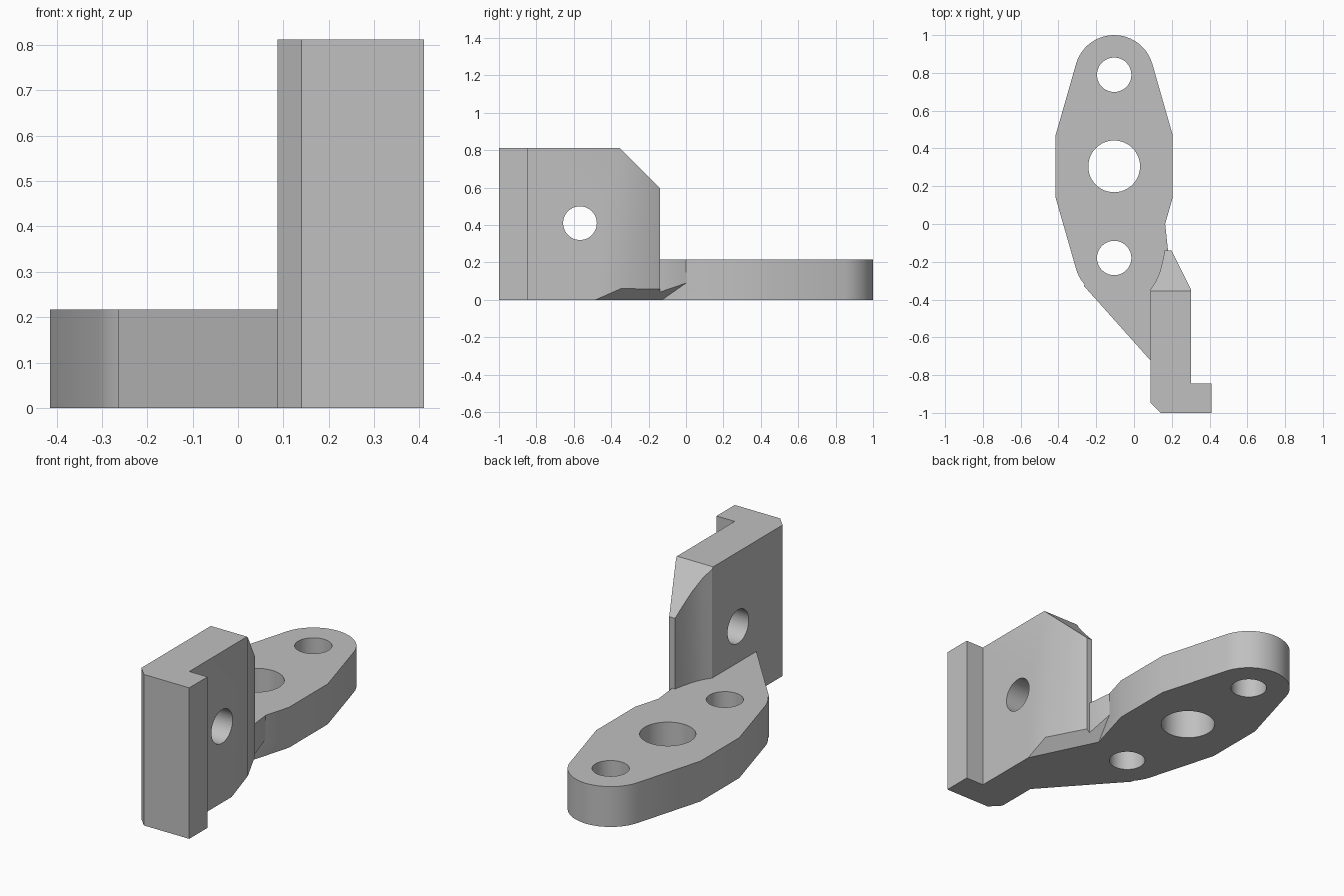
import bpy, bmesh
from math import sin, cos, radians, pi
from mathutils import Vector

if "Cube" in bpy.data.objects:
    bpy.data.objects.remove(bpy.data.objects["Cube"])

grey = bpy.data.materials.new("plain_grey")
grey.use_nodes = True
colour = (0.53, 0.53, 0.53, 1)
grey.diffuse_color = colour
grey.node_tree.nodes["Principled BSDF"].inputs["Base Color"].default_value = colour

PLATE_TOP, BRACKET_TOP = 0.217, 0.812
CX, CY = -0.105, 0.305          # plate centre
LOBE, LOBE_R = 0.485, 0.21      # lobe offset and radius


def add_object(name, bm):
    bmesh.ops.recalc_face_normals(bm, faces=bm.faces)
    mesh = bpy.data.meshes.new(name)
    bm.to_mesh(mesh)
    bm.free()
    mesh.materials.append(grey)
    obj = bpy.data.objects.new(name, mesh)
    bpy.context.collection.objects.link(obj)
    return obj


def prism(name, outline, height, cuts=()):
    """Extrude an outline upward, then trim it with (point, normal) planes."""
    bm = bmesh.new()
    base = bm.faces.new([bm.verts.new((x, y, 0)) for x, y in outline])
    top = bmesh.ops.extrude_face_region(bm, geom=[base])["geom"]
    bmesh.ops.translate(bm, vec=(0, 0, height),
                        verts=[v for v in top if isinstance(v, bmesh.types.BMVert)])
    for point, normal in cuts:
        bmesh.ops.bisect_plane(bm, geom=bm.verts[:] + bm.edges[:] + bm.faces[:],
                               plane_co=point, plane_no=normal, clear_outer=True)
        rim = [e for e in bm.edges if e.is_boundary]
        bmesh.ops.holes_fill(bm, edges=rim, sides=0)
    return add_object(name, bm)


def drill(name, centre, radius, axis):
    bm = bmesh.new()
    bmesh.ops.create_cone(bm, cap_ends=True, segments=48, radius1=radius,
                          radius2=radius, depth=1)
    obj = add_object(name, bm)
    obj.location = centre
    if axis == "x":
        obj.rotation_euler.y = pi / 2
    return obj


def combine(target, other, operation):
    mod = target.modifiers.new(operation.title(), "BOOLEAN")
    mod.object, mod.operation, mod.solver = other, operation, "EXACT"
    bpy.context.view_layer.update()
    bpy.context.view_layer.objects.active = target
    bpy.ops.object.modifier_apply(modifier=mod.name)
    bpy.data.objects.remove(other)


# Plate outline: rounded lobes at both ends, straight waist between
arc = [radians(16 + 148 * i / 24) for i in range(25)]
half = [(0.31, 0.165)] + [(LOBE_R * cos(a), LOBE + LOBE_R * sin(a)) for a in arc]
half.append((-0.31, 0.165))
outline = [(CX + s * x, CY + s * y) for s in (1, -1) for x, y in half]
body = prism("mounting_plate", outline, PLATE_TOP)

# Sloping undercut shared by the web and the bracket
undercut = (Vector((0.3, -0.48, 0)), Vector((0.902, 0.44, -1)).normalized())
top_slope = (Vector((0, -0.355, BRACKET_TOP)), Vector((0, 1, 1)).normalized())

# Web joining plate and bracket
web = prism("joining_web", [(0.165, 0), (0.18, -0.14), (0.18, -0.35), (0.2, -0.8485),
                            (-0.265, -0.328), (-0.1, 0.1), (0.1, 0.1)],
            PLATE_TOP, [undercut])

# Upright bracket with a front lip and a tapered back end
bracket = prism("upright_bracket",
                [(0.087, -0.945), (0.14, -1), (0.41, -1), (0.41, -0.845),
                 (0.302, -0.845), (0.302, -0.347), (0.198, -0.14), (0.163, -0.14),
                 (0.153, -0.19), (0.138, -0.25), (0.115, -0.305), (0.087, -0.347)],
                BRACKET_TOP, [undercut, top_slope])

combine(body, web, "UNION")
combine(body, bracket, "UNION")

# Bolt holes
for y, r in ((CY + LOBE, 0.091), (CY, 0.137), (CY - LOBE, 0.091)):
    combine(body, drill("plate_hole", (CX, y, 0.1), r, "z"), "DIFFERENCE")
combine(body, drill("bracket_hole", (0.2, -0.567, 0.41), 0.09, "x"), "DIFFERENCE")

body.name = "mounting_bracket"
bpy.ops.object.select_all(action="DESELECT")
body.select_set(True)
bpy.context.view_layer.objects.active = body
bpy.ops.object.shade_smooth_by_angle(angle=radians(30))
